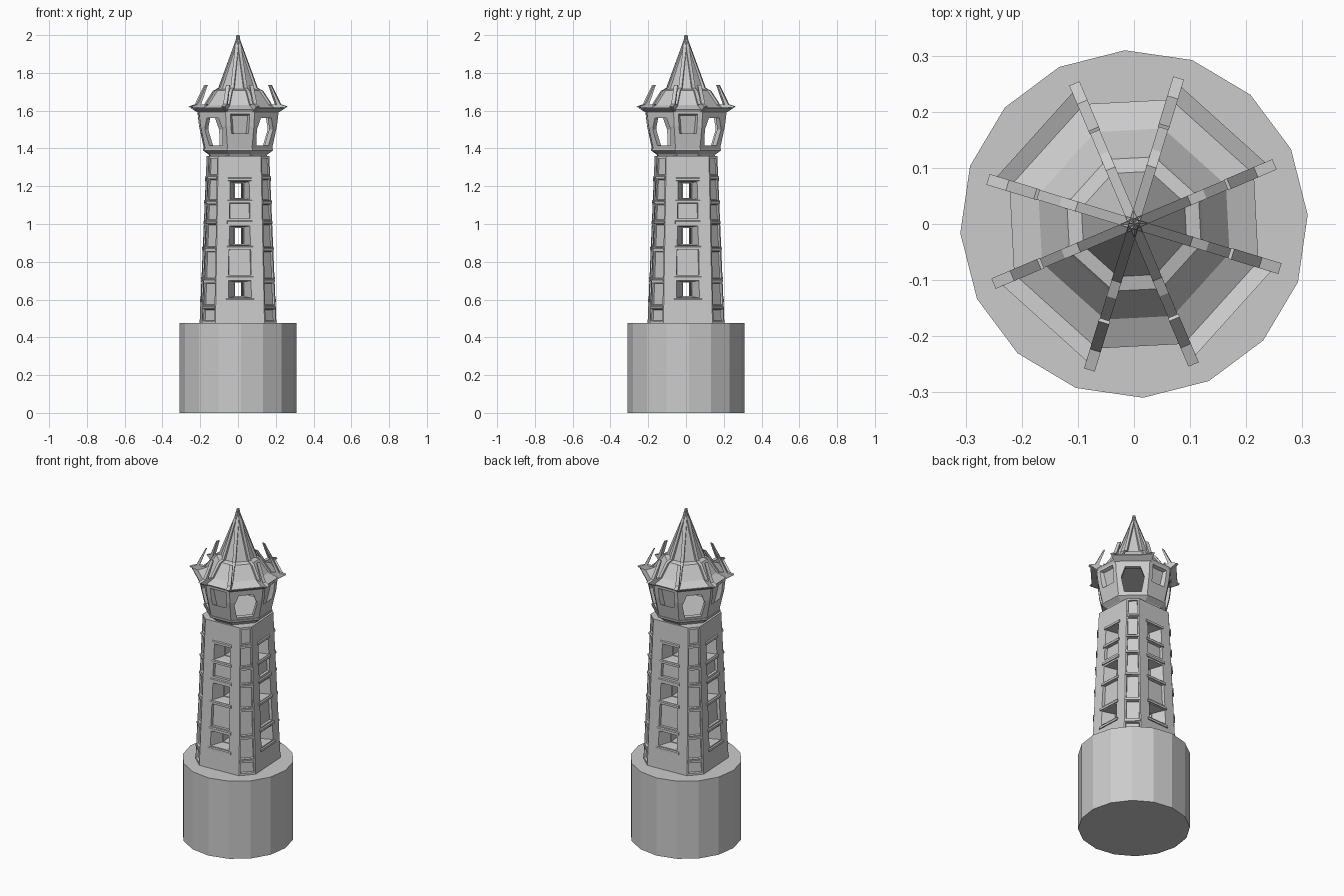
import bpy, bmesh
from math import sin, cos, radians, pi
from mathutils import Matrix, Vector

if "Cube" in bpy.data.objects:
    bpy.data.objects.remove(bpy.data.objects["Cube"])

TWIST = Matrix.Rotation(radians(3), 4, 'Z')   # whole model is turned slightly
AXES = [0, 90, 180, 270]
DIAGS = [45, 135, 225, 315]
CORNERS = [a + s for a in AXES for s in (-20, 20)]


def make(name, bm):
    bmesh.ops.recalc_face_normals(bm, faces=bm.faces)
    me = bpy.data.meshes.new(name)
    bm.to_mesh(me)
    bm.free()
    me.transform(TWIST)
    ob = bpy.data.objects.new(name, me)
    bpy.context.collection.objects.link(ob)
    return ob


def loft(bm, rings):
    """Closed solid through rings of points; a one-point ring is an apex."""
    vs = [[bm.verts.new(p) for p in r] for r in rings]
    for a, b in zip(vs, vs[1:]):
        n = len(a)
        for i in range(n):
            j = (i + 1) % n
            bm.faces.new((a[i], a[j], b[0]) if len(b) == 1 else (a[i], a[j], b[j], b[i]))
    for r in (vs[0], vs[-1]):
        if len(r) > 2:
            bm.faces.new(r)


def chamfered(ap, half, z):
    pts = []
    for a in AXES:
        m = Matrix.Rotation(radians(a), 3, 'Z')
        pts += [m @ Vector((ap, s * half, z)) for s in (-1, 1)]
    return pts


def octa(r, z):
    return chamfered(r * cos(radians(20)), r * sin(radians(20)), z)


def at(angle, r, t, z):
    """Point at radial distance r, sideways offset t, height z on a side."""
    return Matrix.Rotation(radians(angle), 3, 'Z') @ Vector((r, t, z))


def block(bm, angle, outer, inner):
    """Frustum between two quads given as (r0, half0, z0, r1, half1, z1)."""
    rings = []
    for r0, h0, z0, r1, h1, z1 in (outer, inner):
        rings.append([at(angle, r0, -h0, z0), at(angle, r0, h0, z0),
                      at(angle, r1, h1, z1), at(angle, r1, -h1, z1)])
    loft(bm, rings)


def slab(bm, angle, profile, half):
    """Radial (r, z) profile given a sideways thickness."""
    loft(bm, [[at(angle, r, s * half, z) for r, z in profile] for s in (-1, 1)])


def cut(ob, *cutters):
    for i, bm in enumerate(cutters):
        c = make("cutter", bm)
        c.hide_render = True
        m = ob.modifiers.new("cut", 'BOOLEAN')
        m.operation, m.solver, m.object = 'DIFFERENCE', 'EXACT', c
        dg = bpy.context.evaluated_depsgraph_get()
        me = bpy.data.meshes.new_from_object(ob.evaluated_get(dg))
        ob.modifiers.clear()
        ob.data = me
        bpy.data.objects.remove(c)


# round base
bm = bmesh.new()
loft(bm, [[(.31 * cos(i * pi / 8), .31 * sin(i * pi / 8), z) for i in range(16)]
          for z in (0, .475)])
make("base", bm)

# tapering tower shaft
bm = bmesh.new()
loft(bm, [chamfered(.197, .13, .47), chamfered(.16, .113, 1.36)])
shaft = make("tower_shaft", bm)


def face_r(z):
    return .197 - (z - .475) * .0418


def diag_r(z):
    return .231 - (z - .475) * .0385


def taper(z, low, high):
    return low + (high - low) * (z - .475) / .885


windows = [(.61, .70), (.885, .99), (1.13, 1.225)]
blanks = [(.73, .865), (1.03, 1.11)]
rungs = [.475, .56, .70, .866, 1.01, 1.115, 1.248, 1.36]

# recessed panels, splayed windows, narrow through slots
cells, slot_x, slot_y = bmesh.new(), bmesh.new(), bmesh.new()
for a in AXES:
    for z0, z1 in windows + blanks:
        h0, h1 = taper(z0, .066, .05), taper(z1, .066, .05)
        if (z0, z1) in windows:
            inner = (face_r(z0) - .07, .026, z0 + .004, face_r(z1) - .07, .026, z1 - .006)
        else:
            inner = (face_r(z0) - .016, h0 - .004, z0, face_r(z1) - .016, h1 - .004, z1)
        block(cells, a, (face_r(z0) + .005, h0, z0, face_r(z1) + .005, h1, z1), inner)
for a in DIAGS:
    for z0, z1 in zip(rungs, rungs[1:]):
        z0, z1 = z0 + .01, z1 - .01
        h0, h1 = taper(z0, .04, .027), taper(z1, .04, .027)
        block(cells, a, (diag_r(z0) + .005, h0, z0, diag_r(z1) + .005, h1, z1),
              (diag_r(z0) - .012, h0 - .003, z0 + .004, diag_r(z1) - .012, h1 - .003, z1 - .004))
for bm, a in ((slot_x, 0), (slot_y, 90)):
    for z0, z1 in windows:
        q = (.022, z0 + .008)
        block(bm, a, (.14, *q, .14, .022, z1 - .01), (-.14, *q, -.14, .022, z1 - .01))
cut(shaft, cells, slot_x, slot_y)

# window ledges and corner rungs
bm = bmesh.new()
for a in AXES:
    for z in (.597, .715, .875, 1.01, 1.12, 1.238):
        r, h = face_r(z), taper(z, .076, .06)
        slab(bm, a, [(r - .01, z - .011), (r + .006, z - .009), (r + .006, z + .004), (r - .01, z + .013)], h)
for a in DIAGS:
    for z in rungs[1:-1]:
        r, h = diag_r(z), taper(z, .044, .031)
        slab(bm, a, [(r - .012, z - .01), (r + .004, z - .006), (r + .004, z + .004), (r - .012, z + .01)], h)
make("ledges_and_rungs", bm)

# lantern room: flared tray, then a hollow shell with arched openings
bm = bmesh.new()
loft(bm, [octa(.155, 1.355), octa(.165, 1.37), octa(.195, 1.39), octa(.195, 1.40)])
make("lantern_tray", bm)
bm = bmesh.new()
loft(bm, [octa(.188, 1.395), octa(.216, 1.52), octa(.226, 1.605)])
lantern = make("lantern_walls", bm)
cavity, arches, panels = bmesh.new(), bmesh.new(), bmesh.new()
loft(cavity, [octa(.158, 1.405), octa(.186, 1.52), octa(.196, 1.585)])
arch = [(-.047, 1.415), (.047, 1.415), (.064, 1.50), (.042, 1.56), (-.042, 1.56), (-.064, 1.50)]
for a in DIAGS:
    loft(arches, [[at(a, r, t, z) for t, z in arch] for r in (.1, .3)])
for a in AXES:
    block(panels, a, (.18, .038, 1.42, .22, .056, 1.585), (.162, .03, 1.44, .19, .042, 1.575))
cut(lantern, cavity, arches, panels)

# roof: eave, skirt, ledge and spire
bm = bmesh.new()
loft(bm, [octa(.222, 1.59), octa(.232, 1.605), octa(.178, 1.63), octa(.13, 1.70),
          octa(.125, 1.708), octa(.098, 1.715), [Vector((0, 0, 2.0))]])
make("roof", bm)

# ribs on every roof corner
bm = bmesh.new()
rib = [(.0, 1.96), (.0, 2.0), (.107, 1.72), (.137, 1.705), (.186, 1.632), (.16, 1.63), (.09, 1.70)]
for a in CORNERS:
    slab(bm, a, rib, .009)
make("roof_ribs", bm)

# upturned horns at the eave corners
bm = bmesh.new()
horn = [(.17, 1.628), (.215, 1.59), (.272, 1.622), (.236, 1.634), (.184, 1.737), (.178, 1.735), (.216, 1.634)]
for a in CORNERS:
    slab(bm, a, horn, .010)
make("eave_horns", bm)

# eave flanges spanning the horns on the diagonal sides
bm = bmesh.new()
for a in DIAGS:
    block(bm, a, (.205, .098, 1.592, .205, .098, 1.604), (.238, .108, 1.612, .238, .108, 1.618))
make("eave_flanges", bm)
